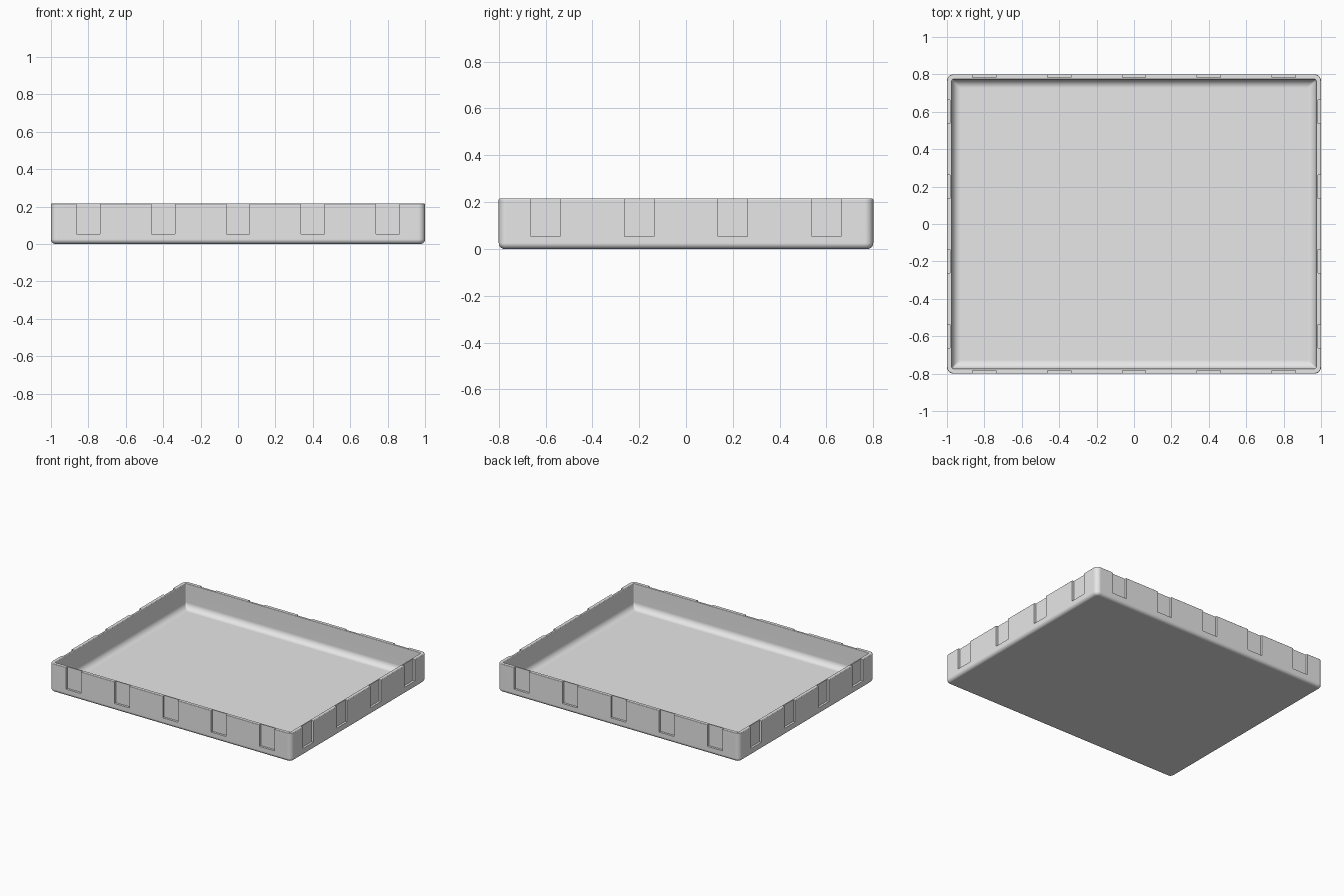
import bpy, bmesh
from math import sin, cos, pi, radians

cube = bpy.data.objects.get("Cube")
if cube:
    bpy.data.objects.remove(cube, do_unlink=True)

HALF_X, HALF_Y, HEIGHT = 1.0, 0.8, 0.215
WALL, FLOOR, CORNER = 0.027, 0.03, 0.035
STEPS = 6

grey = bpy.data.materials.new("light grey plastic")
grey.use_nodes = True
grey.diffuse_color = (0.8, 0.8, 0.8, 1)
grey.node_tree.nodes["Principled BSDF"].inputs["Base Color"].default_value = grey.diffuse_color


def make_object(name, bm):
    bmesh.ops.recalc_face_normals(bm, faces=bm.faces)
    mesh = bpy.data.meshes.new(name)
    bm.to_mesh(mesh)
    bm.free()
    obj = bpy.data.objects.new(name, mesh)
    bpy.context.collection.objects.link(obj)
    mesh.materials.append(grey)
    return obj


def arc(inset, z, radius, start, end):
    """Quarter arc of (inset, z) profile points."""
    angles = [radians(start + (end - start) * i / STEPS) for i in range(STEPS + 1)]
    return [(inset + radius * cos(a), z + radius * sin(a)) for a in angles]


def ring(bm, inset, z):
    """Rounded rectangle, inset from the outer footprint."""
    r = max(CORNER - inset, 0.008)
    verts = []
    for quarter, (sx, sy) in enumerate([(1, 1), (-1, 1), (-1, -1), (1, -1)]):
        for i in range(STEPS + 1):
            a = pi / 2 * (quarter + i / STEPS)
            verts.append(bm.verts.new((sx * (HALF_X - inset - r) + r * cos(a),
                                       sy * (HALF_Y - inset - r) + r * sin(a), z)))
    return verts


# Tray: wall section from the underside, over the rim, to the inner floor
edge, fillet, lip = 0.025, 0.045, 0.005
profile = arc(edge, edge, edge, 270, 180)
profile += arc(lip, HEIGHT - lip, lip, 180, 90)
profile += arc(WALL - lip, HEIGHT - lip, lip, 90, 0)
profile += arc(WALL + fillet, FLOOR + fillet, fillet, 180, 270)

bm = bmesh.new()
rings = [ring(bm, inset, z) for inset, z in profile]
for low, high in zip(rings, rings[1:]):
    for i in range(len(low)):
        j = (i + 1) % len(low)
        bm.faces.new((low[i], low[j], high[j], high[i]))
bm.faces.new(rings[0])
bm.faces.new(rings[-1])
tray = make_object("tray", bm)

# Shallow slots around the outside of the wall, open at the rim
SLOT_WIDTH, SLOT_DEPTH, SLOT_BOTTOM = 0.125, 0.016, 0.053
bm = bmesh.new()


def add_slot(x, y, size_x, size_y):
    top = HEIGHT + 0.05
    verts = bmesh.ops.create_cube(bm, size=1)["verts"]
    bmesh.ops.scale(bm, verts=verts, vec=(size_x, size_y, top - SLOT_BOTTOM))
    bmesh.ops.translate(bm, verts=verts, vec=(x, y, (top + SLOT_BOTTOM) / 2))


for side in (-1, 1):
    for i in range(5):
        add_slot(-0.8 + 0.4 * i, side * HALF_Y, SLOT_WIDTH, 2 * SLOT_DEPTH)
    for i in range(4):
        add_slot(side * HALF_X, -0.6 + 0.4 * i, 2 * SLOT_DEPTH, SLOT_WIDTH)
cutter = make_object("slot_cutter", bm)
cutter.hide_render = True

bpy.ops.object.select_all(action='DESELECT')
bpy.context.view_layer.objects.active = tray
tray.select_set(True)
cut = tray.modifiers.new("slots", 'BOOLEAN')
cut.operation = 'DIFFERENCE'
cut.solver = 'EXACT'
cut.object = cutter
bpy.ops.object.modifier_apply(modifier=cut.name)
bpy.data.objects.remove(cutter, do_unlink=True)

# Smooth rounded edges with flat panels
bpy.ops.object.shade_smooth_by_angle(angle=radians(30))
normals = tray.modifiers.new("flat panels", 'WEIGHTED_NORMAL')
normals.keep_sharp = True
